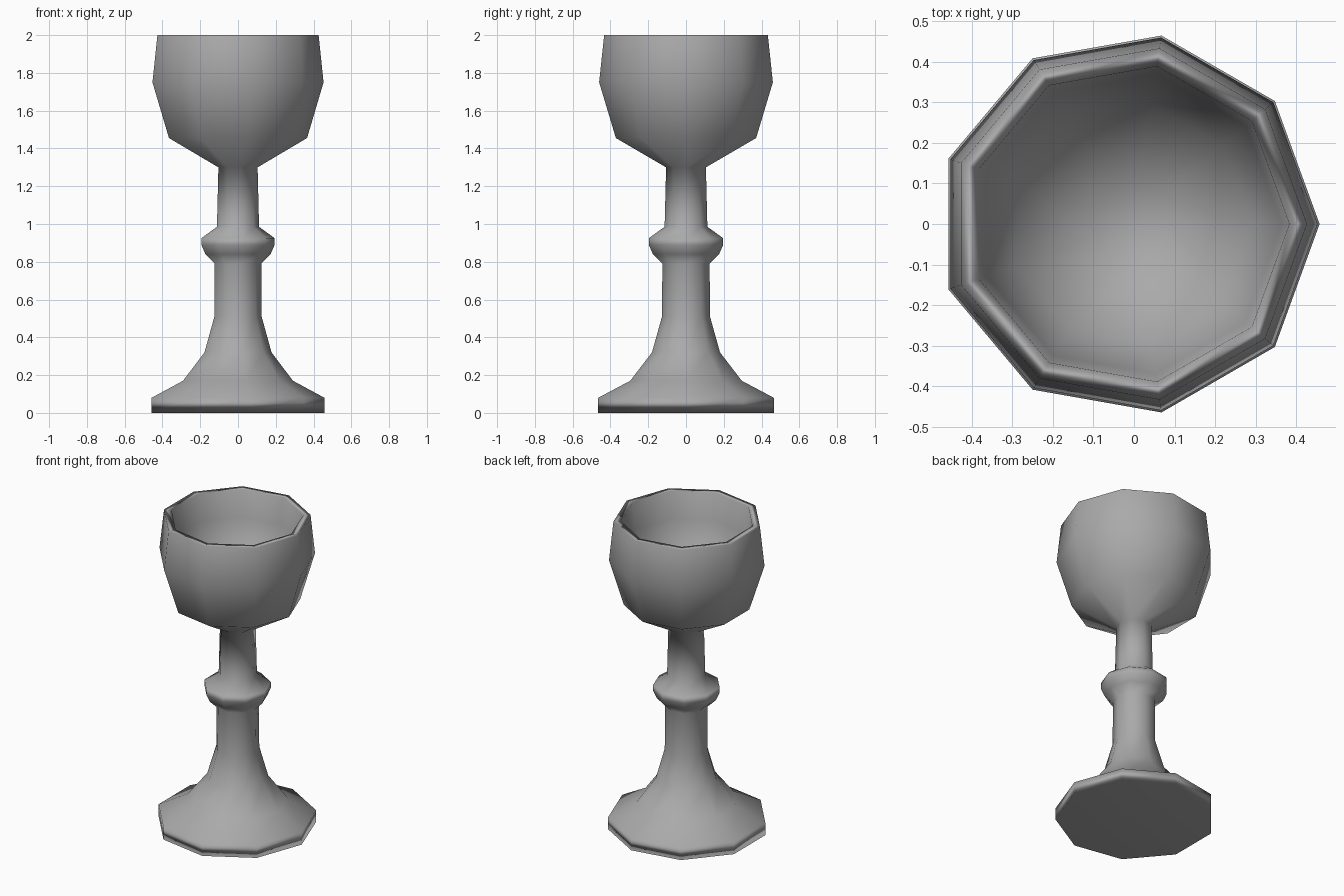
import bpy
import bmesh
from math import cos, sin, tau

default = bpy.data.objects.get("Cube")
if default:
    bpy.data.objects.remove(default, do_unlink=True)

SIDES = 9


def make_material(name, colour):
    mat = bpy.data.materials.new(name)
    mat.use_nodes = True
    mat.diffuse_color = colour
    mat.node_tree.nodes["Principled BSDF"].inputs["Base Color"].default_value = colour
    return mat


def ring(bm, radius, height):
    """Nine vertices, centred on the ring's own width."""
    shift = -0.03 * radius
    return [bm.verts.new((shift + radius * cos(tau * i / SIDES), radius * sin(tau * i / SIDES), height))
            for i in range(SIDES)]


def lathe(name, profile, mat):
    """Turn a (radius, height) profile into a smooth nine-sided solid."""
    bm = bmesh.new()
    rings = [ring(bm, r, z) for r, z in profile]
    for low, high in zip(rings, rings[1:]):
        for i in range(SIDES):
            j = (i + 1) % SIDES
            bm.faces.new((low[i], low[j], high[j], high[i]))
    bm.faces.new(rings[0][::-1])   # underside
    bm.faces.new(rings[-1])        # floor of the cup
    for face in bm.faces:
        face.smooth = True
    mesh = bpy.data.meshes.new(name)
    bm.to_mesh(mesh)
    bm.free()
    mesh.materials.append(mat)
    obj = bpy.data.objects.new(name, mesh)
    bpy.context.collection.objects.link(obj)
    # large faces dominate the shading, so the narrow rim and foot edge stay dark
    obj.modifiers.new("area_shading", 'WEIGHTED_NORMAL').mode = 'FACE_AREA'
    return obj


grey = make_material("plain grey", (0.4, 0.4, 0.4, 1.0))

foot = [(0.472, 0.0), (0.472, 0.08), (0.30, 0.17), (0.183, 0.32), (0.129, 0.51)]
knop = [(0.127, 0.79), (0.178, 0.84), (0.2, 0.89), (0.2, 0.925), (0.115, 0.985)]
bowl = [(0.107, 1.30), (0.377, 1.455), (0.467, 1.75), (0.44, 2.0)]
inside = [(0.395, 2.0), (0.375, 1.83), (0.3, 1.62), (0.1, 1.5)]

lathe("goblet", foot + knop + bowl + inside, grey)
